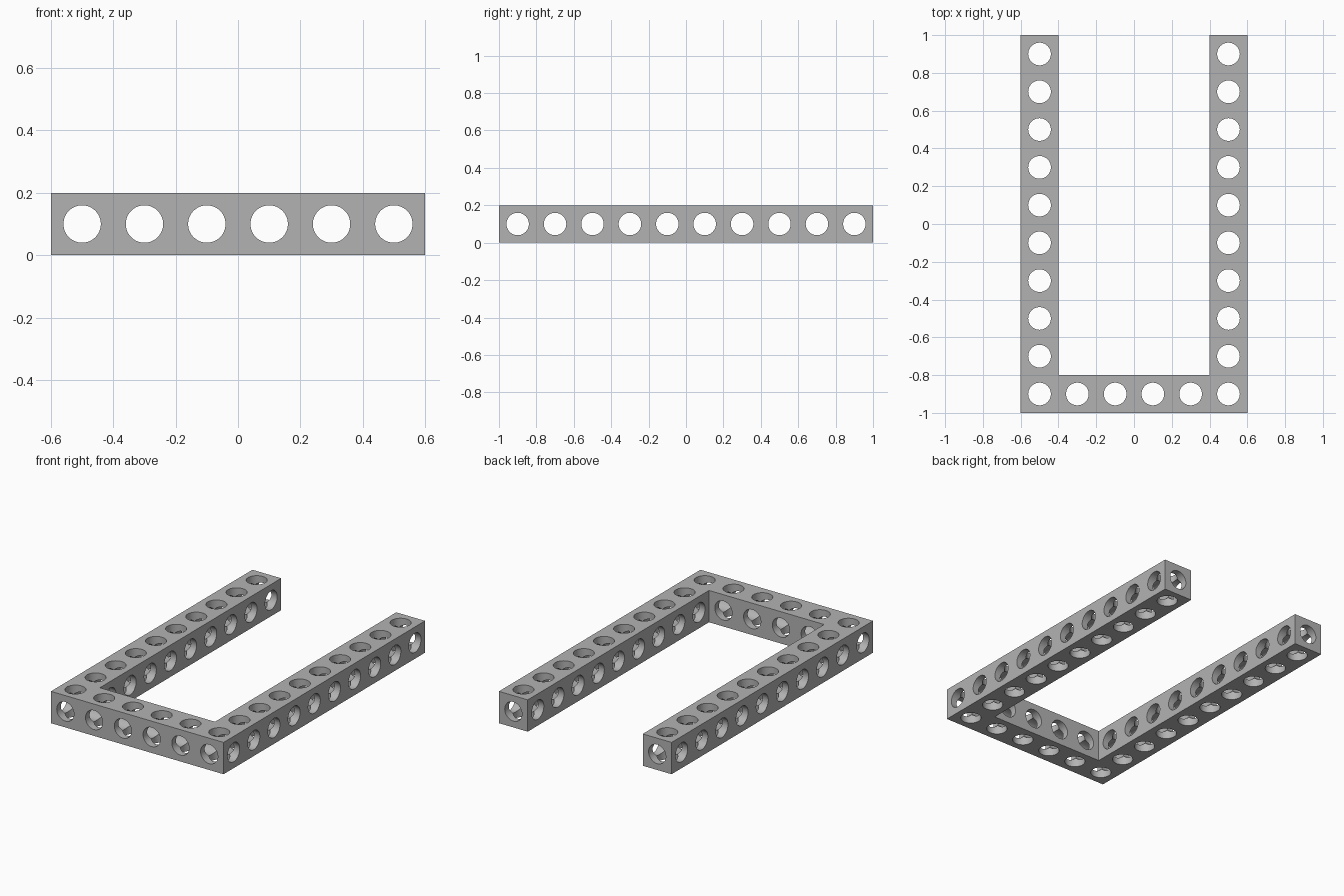
import bpy, bmesh
from mathutils import Matrix, Vector

if "Cube" in bpy.data.objects:
    bpy.data.objects.remove(bpy.data.objects["Cube"], do_unlink=True)

CELL = 0.2          # one module of the beam
RADIUS = 0.06       # bore radius
MID = CELL / 2      # height of the horizontal bores
ROWS = [-0.9 + CELL * i for i in range(10)]
COLUMNS = [-0.5 + CELL * i for i in range(6)]
ARMS = (COLUMNS[0], COLUMNS[-1])

grey = bpy.data.materials.new("plain grey")
grey.use_nodes = True
colour = (0.45, 0.45, 0.45, 1)
grey.diffuse_color = colour
grey.node_tree.nodes["Principled BSDF"].inputs["Base Color"].default_value = colour


def make_object(name, bm):
    bmesh.ops.recalc_face_normals(bm, faces=bm.faces)
    mesh = bpy.data.meshes.new(name)
    bm.to_mesh(mesh)
    bm.free()
    mesh.materials.append(grey)
    obj = bpy.data.objects.new(name, mesh)
    bpy.context.collection.objects.link(obj)
    return obj


def make_bores(name, axis, centres, length):
    """Parallel cylinders along one axis, used as a cutter."""
    bm = bmesh.new()
    turn = Vector((0, 0, 1)).rotation_difference(Vector(axis)).to_matrix().to_4x4()
    for centre in centres:
        bmesh.ops.create_cone(bm, cap_ends=True, segments=48, radius1=RADIUS,
                              radius2=RADIUS, depth=length,
                              matrix=Matrix.Translation(centre) @ turn)
    obj = make_object(name, bm)
    obj.hide_render = True
    return obj


# U-shaped beam frame, extruded from its outline
half = [(0.6, -1), (0.6, 1), (0.4, 1), (0.4, -0.8)]
outline = half + [(-x, y) for x, y in reversed(half)]
bm = bmesh.new()
base = bm.faces.new([bm.verts.new((x, y, 0)) for x, y in outline])
top = bmesh.ops.extrude_face_region(bm, geom=[base], use_keep_orig=True)["geom"]
bmesh.ops.translate(bm, vec=(0, 0, CELL),
                    verts=[v for v in top if isinstance(v, bmesh.types.BMVert)])
frame = make_object("u_beam_frame", bm)

# Bores through every module in all three directions
cells = [(x, y) for x in COLUMNS for y in ROWS if x in ARMS or y == ROWS[0]]
cutters = [
    make_bores("upright_bores", (0, 0, 1), [(x, y, MID) for x, y in cells], 0.5),
    make_bores("cross_bores", (1, 0, 0), [(0, y, MID) for y in ROWS], 1.5),
    make_bores("long_bores", (0, 1, 0), [(x, 0, MID) for x in COLUMNS], 2.5),
]
for cutter in cutters:
    cut = frame.modifiers.new(cutter.name, "BOOLEAN")
    cut.operation = "DIFFERENCE"
    cut.solver = "MANIFOLD"
    cut.object = cutter

# Bake the cuts and drop the cutters
bpy.context.view_layer.update()
graph = bpy.context.evaluated_depsgraph_get()
baked = bpy.data.meshes.new_from_object(frame.evaluated_get(graph))
frame.modifiers.clear()
frame.data = baked
for cutter in cutters:
    bpy.data.objects.remove(cutter, do_unlink=True)

# Smooth bores, sharp rims
for obj in bpy.context.selected_objects:
    obj.select_set(False)
frame.select_set(True)
bpy.context.view_layer.objects.active = frame
bpy.ops.object.shade_smooth_by_angle(angle=0.5)
